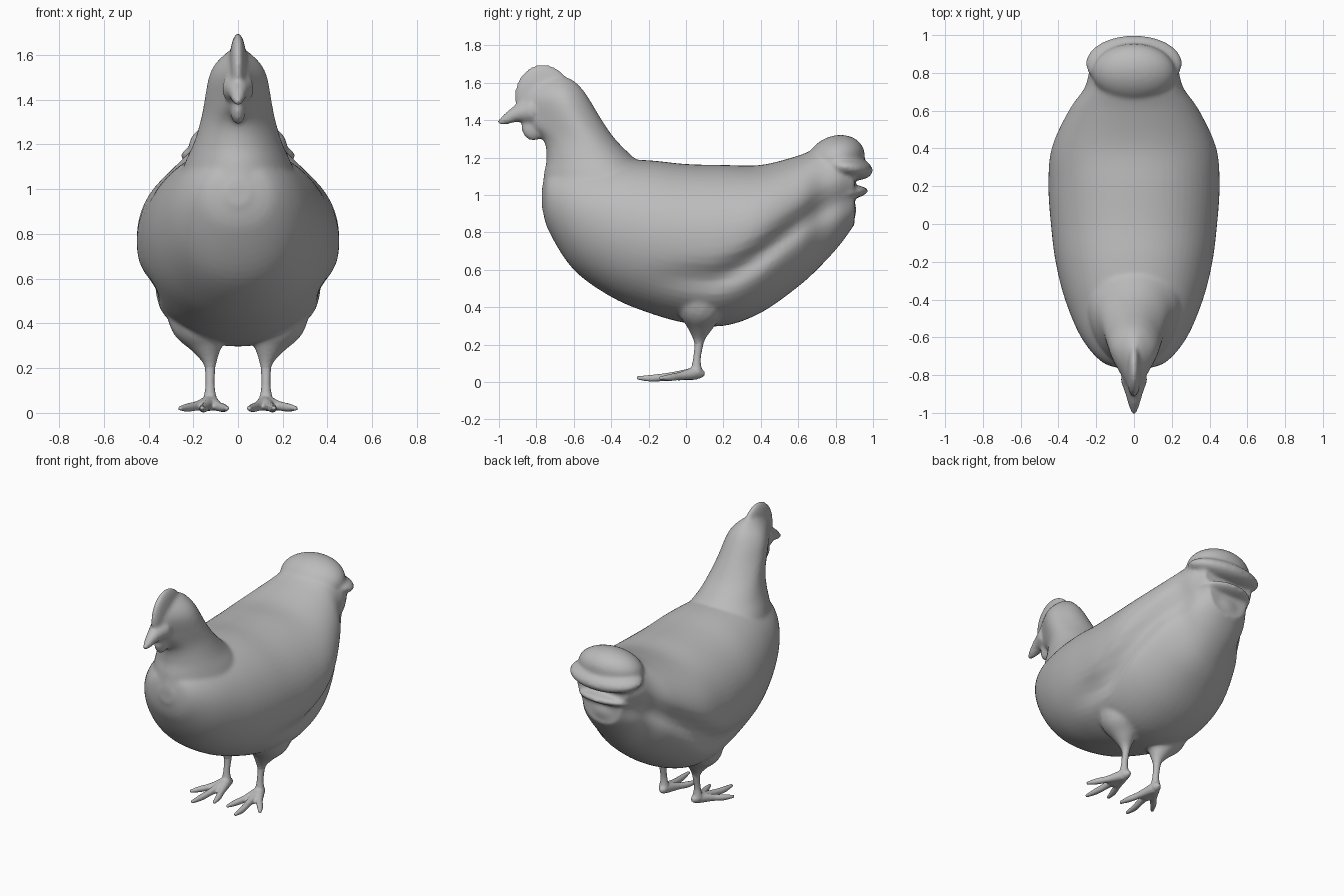
import bpy, bmesh, math
from mathutils import Vector, Matrix

if "Cube" in bpy.data.objects:
    bpy.data.objects.remove(bpy.data.objects["Cube"], do_unlink=True)

grey = bpy.data.materials.new("plain_grey")
grey.use_nodes = True
COLOR = (0.5, 0.5, 0.5, 1)
grey.diffuse_color = COLOR
grey.node_tree.nodes["Principled BSDF"].inputs["Base Color"].default_value = COLOR


def smooth(t):
    t = max(0, min(1, t))
    return t * t * (3 - 2 * t)


def spline(rows, steps=6):
    """Catmull-Rom interpolation through rows of numbers."""
    rows = [Vector(r) for r in rows]
    out = []
    for i in range(len(rows) - 1):
        a, b = rows[i], rows[i + 1]
        m = (b - rows[i - 1]) / 2 if i else b - a
        n = (rows[i + 2] - a) / 2 if i + 2 < len(rows) else b - a
        for k in range(steps):
            t = k / steps
            out.append(a + m * t + (3 * (b - a) - 2 * m - n) * t**2
                       + (2 * (a - b) + m + n) * t**3)
    return out + [rows[-1]]


def loft(bm, rings):
    """Skin a list of closed rings and cap both ends."""
    loops = [[bm.verts.new(p) for p in ring] for ring in rings]
    n = len(loops[0])
    for a, b in zip(loops, loops[1:]):
        for i in range(n):
            bm.faces.new((a[i], a[(i + 1) % n], b[(i + 1) % n], b[i]))
    bm.faces.new(loops[0][::-1])
    bm.faces.new(loops[-1])


def blob(bm, center, radii, tilt=0):
    m = (Matrix.Translation(center) @ Matrix.Rotation(math.radians(tilt), 4, "X")
         @ Matrix.Diagonal((*radii, 1)))
    bmesh.ops.create_uvsphere(bm, u_segments=40, v_segments=24, radius=1, matrix=m)


def tube(bm, rows, sides=16):
    """Round tube through rows of x, y, z, radius."""
    pts = spline(rows)
    rings = []
    for i, p in enumerate(pts):
        d = (pts[min(i + 1, len(pts) - 1)] - pts[max(i - 1, 0)]).to_3d()
        q = d.to_track_quat("Z", "Y")
        rings.append([p.to_3d() + q @ Vector((p[3] * math.cos(a), p[3] * math.sin(a), 0))
                      for a in (2 * math.pi * k / sides for k in range(sides))])
    loft(bm, rings)


def finish(bm, name, voxel, passes):
    """Fuse the overlapping forms into one smooth skin."""
    bmesh.ops.recalc_face_normals(bm, faces=bm.faces)
    mesh = bpy.data.meshes.new(name)
    bm.to_mesh(mesh)
    bm.free()
    mesh.materials.append(grey)
    obj = bpy.data.objects.new(name, mesh)
    bpy.context.collection.objects.link(obj)
    fuse = obj.modifiers.new("fuse", "REMESH")
    fuse.mode, fuse.voxel_size, fuse.use_smooth_shade = "VOXEL", voxel, True
    relax = obj.modifiers.new("relax", "SMOOTH")
    relax.factor, relax.iterations = 0.5, passes
    mesh.shade_smooth()
    return obj


ANGLES = [2 * math.pi * k / 64 for k in range(64)]
body = bmesh.new()

# Trunk: y, bottom, top, half width, height of widest point
trunk = [(-0.77, 0.93, 1.03, 0.05, 0.98), (-0.73, 0.8, 1.12, 0.17, 0.96),
         (-0.6, 0.6, 1.17, 0.28, 0.9), (-0.4, 0.455, 1.19, 0.365, 0.83),
         (-0.2, 0.37, 1.185, 0.415, 0.79), (0, 0.315, 1.165, 0.44, 0.77),
         (0.2, 0.3, 1.16, 0.453, 0.77), (0.4, 0.37, 1.16, 0.437, 0.83),
         (0.6, 0.51, 1.21, 0.35, 0.93), (0.72, 0.62, 1.26, 0.265, 1.02),
         (0.82, 0.73, 1.29, 0.235, 1.06), (0.9, 0.84, 1.27, 0.19, 1.08)]
rings = []
for y, low, top, w, mid in spline(trunk):
    edge = 0.6 + 0.42 * smooth((y - 0.1) / 0.8)      # lower edge of the folded wing
    depth = 0.13 * smooth((y + 0.3) / 0.6)
    ring = []
    for a in ANGLES:
        c, s = math.cos(a), math.sin(a)
        z = mid + s * ((top - mid) if s > 0 else (mid - low))
        x = w * math.copysign(abs(c) ** 0.92, c)
        groove = math.exp(-((z - edge + 0.05) / 0.07) ** 2)
        ring.append((x * (1 - depth * groove), y, z))
    rings.append(ring)
loft(body, rings)

# Neck and head: height, front, back, half width, front taper
neck = [(0.75, -0.66, 0, 0.25, 0), (0.95, -0.765, -0.08, 0.29, 0.05),
        (1.1, -0.76, -0.16, 0.25, 0.1), (1.2, -0.745, -0.28, 0.205, 0.1),
        (1.3, -0.765, -0.38, 0.178, 0.25), (1.4, -0.86, -0.45, 0.162, 0.55),
        (1.5, -0.885, -0.51, 0.142, 0.55), (1.56, -0.86, -0.55, 0.11, 0.5),
        (1.61, -0.8, -0.6, 0.055, 0.4), (1.63, -0.75, -0.64, 0.02, 0.3)]
rings = []
for z, front, back, w, taper in spline(neck):
    cy, r = (front + back) / 2, (back - front) / 2
    rings.append([(w * math.cos(a) * (1 - taper * smooth(0.35 - 0.65 * math.sin(a))),
                   cy + r * math.sin(a), z) for a in ANGLES])
loft(body, rings)

# Comb, beak and wattle
blob(body, (0, -0.76, 1.52), (0.042, 0.155, 0.178), 8)
tube(body, [(0, -0.82, 1.45, 0.075), (0, -0.9, 1.435, 0.046),
            (0, -0.96, 1.405, 0.029), (0, -1.005, 1.385, 0.012)])
blob(body, (0, -0.815, 1.36), (0.035, 0.065, 0.07))

# Tail: arched cap, two feather ledges, and fluff underneath
blob(body, (0, 0.8, 1.19), (0.22, 0.16, 0.125), 22)
blob(body, (0, 0.85, 1.15), (0.255, 0.15, 0.07), -10)
blob(body, (0, 0.83, 1.005), (0.2, 0.145, 0.04), 8)
blob(body, (0, 0.79, 0.92), (0.18, 0.12, 0.12))

# Thighs
for side in (1, -1):
    tube(body, [(side * 0.2, 0.1, 0.52, 0.14), (side * 0.165, 0.08, 0.39, 0.13),
                (side * 0.14, 0.075, 0.3, 0.075), (side * 0.127, 0.07, 0.235, 0.036),
                (side * 0.125, 0.07, 0.19, 0.024)])
finish(body, "body", 0.012, 6)

# Legs and feet
for side, name in ((1, "left_leg"), (-1, "right_leg")):
    leg = bmesh.new()
    limbs = [
        [(0.127, 0.07, 0.27, 0.04), (0.125, 0.07, 0.21, 0.025),
         (0.125, 0.058, 0.12, 0.021), (0.125, 0.055, 0.05, 0.034)],
        [(0.125, 0.05, 0.045, 0.034), (0.14, -0.08, 0.03, 0.022),
         (0.155, -0.18, 0.02, 0.019), (0.162, -0.265, 0.022, 0.01)],
        [(0.12, 0.04, 0.045, 0.034), (0.09, -0.05, 0.03, 0.022),
         (0.065, -0.12, 0.022, 0.019), (0.048, -0.19, 0.02, 0.01)],
        [(0.13, 0.04, 0.045, 0.034), (0.18, -0.03, 0.032, 0.022),
         (0.225, -0.085, 0.024, 0.019), (0.262, -0.14, 0.02, 0.01)],
        [(0.125, 0.04, 0.048, 0.034), (0.12, 0.075, 0.046, 0.028),
         (0.118, 0.1, 0.045, 0.012)],
    ]
    for limb in limbs:
        tube(leg, [(side * x, y, z, r) for x, y, z, r in limb])
    blob(leg, (side * 0.135, -0.01, 0.035), (0.045, 0.07, 0.024), 10)
    finish(leg, name, 0.007, 3)
